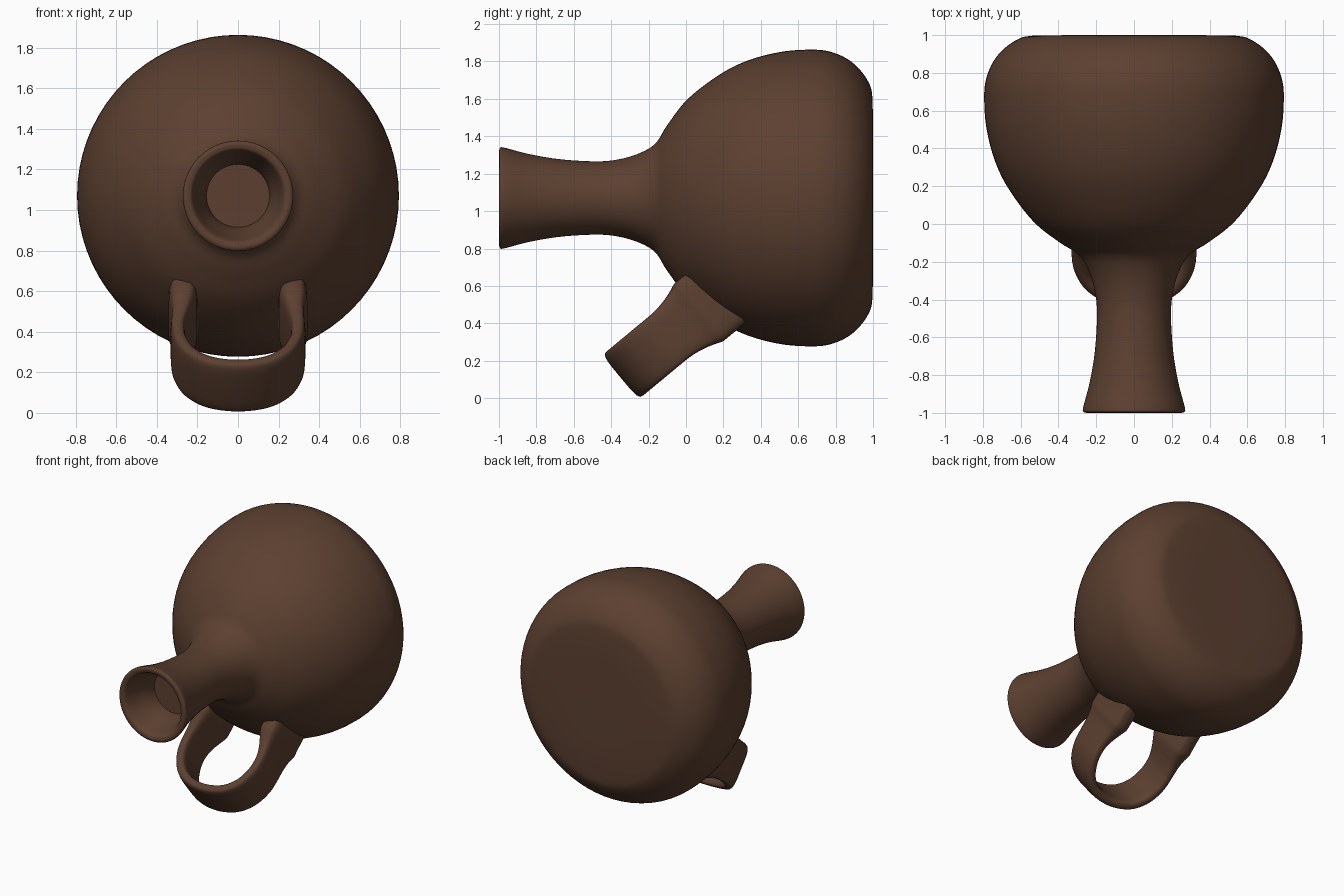
import bpy, bmesh, math
from mathutils import Vector, Matrix

cube = bpy.data.objects.get("Cube")
if cube:
    bpy.data.objects.remove(cube, do_unlink=True)

clay = bpy.data.materials.new("brown_clay")
clay.use_nodes = True
color = (0.107, 0.051, 0.030, 1)
clay.diffuse_color = color
bsdf = clay.node_tree.nodes["Principled BSDF"]
bsdf.inputs["Base Color"].default_value = color
bsdf.inputs["Roughness"].default_value = 0.8

AXIS_Z = 1.07   # height of the jug's lying axis


def smooth_path(points, steps=5):
    """Catmull-Rom curve through the points."""
    p = [Vector(q) for q in points]
    p = [2 * p[0] - p[1]] + p + [2 * p[-1] - p[-2]]
    out = []
    for a, b, c, d in zip(p, p[1:], p[2:], p[3:]):
        for i in range(steps):
            t = i / steps
            out.append(0.5 * (2 * b + (c - a) * t + (2 * a - 5 * b + 4 * c - d) * t ** 2
                              + (3 * b - a - 3 * c + d) * t ** 3))
    return out + [p[-2]]


def finish(bm, name):
    bmesh.ops.remove_doubles(bm, verts=bm.verts, dist=0.0005)
    bmesh.ops.recalc_face_normals(bm, faces=bm.faces)
    mesh = bpy.data.meshes.new(name)
    bm.to_mesh(mesh)
    bm.free()
    mesh.materials.append(clay)
    obj = bpy.data.objects.new(name, mesh)
    bpy.context.collection.objects.link(obj)
    bpy.ops.object.select_all(action='DESELECT')
    obj.select_set(True)
    bpy.context.view_layer.objects.active = obj
    bpy.ops.object.shade_smooth_by_angle(angle=math.radians(50))
    return obj


# Jug body, neck and recessed mouth: one profile (radius, y) turned about the y axis
outer = [(0.53, 0.998), (0.60, 0.985), (0.68, 0.935), (0.745, 0.86), (0.785, 0.76),
         (0.793, 0.65), (0.78, 0.5), (0.735, 0.33), (0.66, 0.18), (0.53, 0.01),
         (0.39, -0.1), (0.29, -0.165), (0.235, -0.26), (0.203, -0.38), (0.196, -0.5),
         (0.208, -0.68), (0.235, -0.84), (0.27, -0.975), (0.265, -0.997)]
mouth = [(0.25, -1.0), (0.225, -0.985), (0.195, -0.9), (0.165, -0.81), (0.155, -0.75)]
profile = [Vector((0, 1.0)), Vector((0.3, 1.0))]
profile += smooth_path(outer) + smooth_path(mouth) + [Vector((0, -0.75))]

bm = bmesh.new()
verts = [bm.verts.new((r, y, AXIS_Z)) for r, y in profile]
edges = [bm.edges.new(pair) for pair in zip(verts, verts[1:])]
bmesh.ops.spin(bm, geom=verts + edges, cent=(0, 0, AXIS_Z), axis=(0, 1, 0),
               angle=math.tau, steps=72, use_merge=True)
finish(bm, "jug_body")

# Strap handle: a U path (x, distance from root) swept with a rounded strip
root = Vector((0, 0.19, 0.56))
along = Vector((0, -0.77, -0.638)).normalized()
across = Vector((0, 0.638, -0.77)).normalized()
half = [(0.27, 0.0), (0.27, 0.1), (0.275, 0.19), (0.287, 0.27), (0.296, 0.36),
        (0.285, 0.46), (0.235, 0.565), (0.14, 0.64)]
path = smooth_path(half + [(0, 0.667)] + [(-x, s) for x, s in reversed(half)])

bm = bmesh.new()
rings = []
SIDES = 24
for i, p in enumerate(path):
    tangent = (path[min(i + 1, len(path) - 1)] - path[max(i - 1, 0)]).normalized()
    normal = Vector((tangent.y, -tangent.x))
    flare = max(0, min(1, (0.38 - p.y) / 0.22)) ** 2
    thick, wide = 0.036 + 0.035 * flare, 0.153 + 0.05 * flare
    ring = []
    for k in range(SIDES):
        a = math.tau * k / SIDES
        c, s = math.cos(a), math.sin(a)
        n = normal * thick * math.copysign(abs(c) ** 0.5, c)
        w = wide * math.copysign(abs(s) ** 0.5, s)
        q = p + n
        ring.append(bm.verts.new(root + Vector((q.x, 0, 0)) + along * q.y + across * w))
    rings.append(ring)
for a, b in zip(rings, rings[1:]):
    for k in range(SIDES):
        j = (k + 1) % SIDES
        bm.faces.new((a[k], a[j], b[j], b[k]))
for end in (rings[0], rings[-1]):
    bm.faces.new(end)
finish(bm, "strap_handle")
